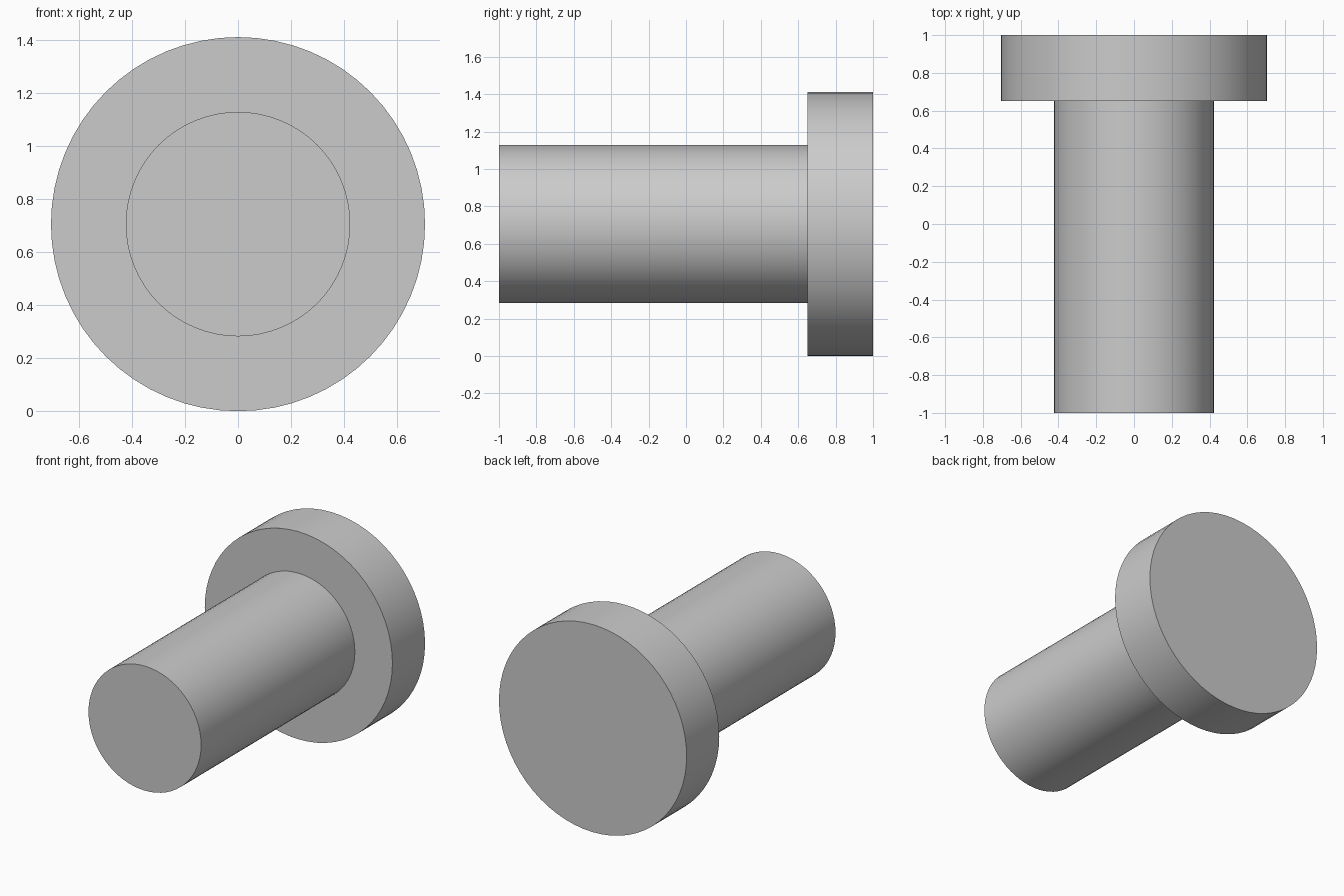
import bpy
import bmesh
import math
from mathutils import Matrix, Vector

cube = bpy.data.objects.get("Cube")
if cube:
    bpy.data.objects.remove(cube, do_unlink=True)

SEGMENTS = 64
HEAD_RADIUS = 0.705
SHAFT_RADIUS = 0.423
FRONT, SHOULDER, BACK = -1.0, 0.65, 1.0

# Plain grey metal
grey = bpy.data.materials.new("grey_metal")
grey.use_nodes = True
colour = (0.6, 0.6, 0.6, 1.0)
grey.diffuse_color = colour
grey.node_tree.nodes["Principled BSDF"].inputs["Base Color"].default_value = colour

# Headed pin: one half-profile turned around the y axis
profile = [(0, FRONT), (SHAFT_RADIUS, FRONT), (SHAFT_RADIUS, SHOULDER),
           (HEAD_RADIUS, SHOULDER), (HEAD_RADIUS, BACK), (0, BACK)]
bm = bmesh.new()
verts = [bm.verts.new((r, y, 0)) for r, y in profile]
edges = [bm.edges.new(pair) for pair in zip(verts, verts[1:])]
bmesh.ops.spin(bm, geom=verts + edges, cent=(0, 0, 0), axis=(0, 1, 0),
               angle=math.tau, steps=SEGMENTS, use_duplicate=False)
bmesh.ops.remove_doubles(bm, verts=bm.verts, dist=0.0001)
bmesh.ops.recalc_face_normals(bm, faces=bm.faces)
bmesh.ops.transform(bm, matrix=Matrix.Translation(Vector((0, 0, HEAD_RADIUS))),
                    verts=bm.verts)

mesh = bpy.data.meshes.new("headed_pin")
bm.to_mesh(mesh)
bm.free()
mesh.materials.append(grey)
pin = bpy.data.objects.new("headed_pin", mesh)
bpy.context.collection.objects.link(pin)

# Smooth round sides with crisp rims
bpy.ops.object.select_all(action="DESELECT")
pin.select_set(True)
bpy.context.view_layer.objects.active = pin
bpy.ops.object.shade_smooth_by_angle(angle=math.radians(30))
